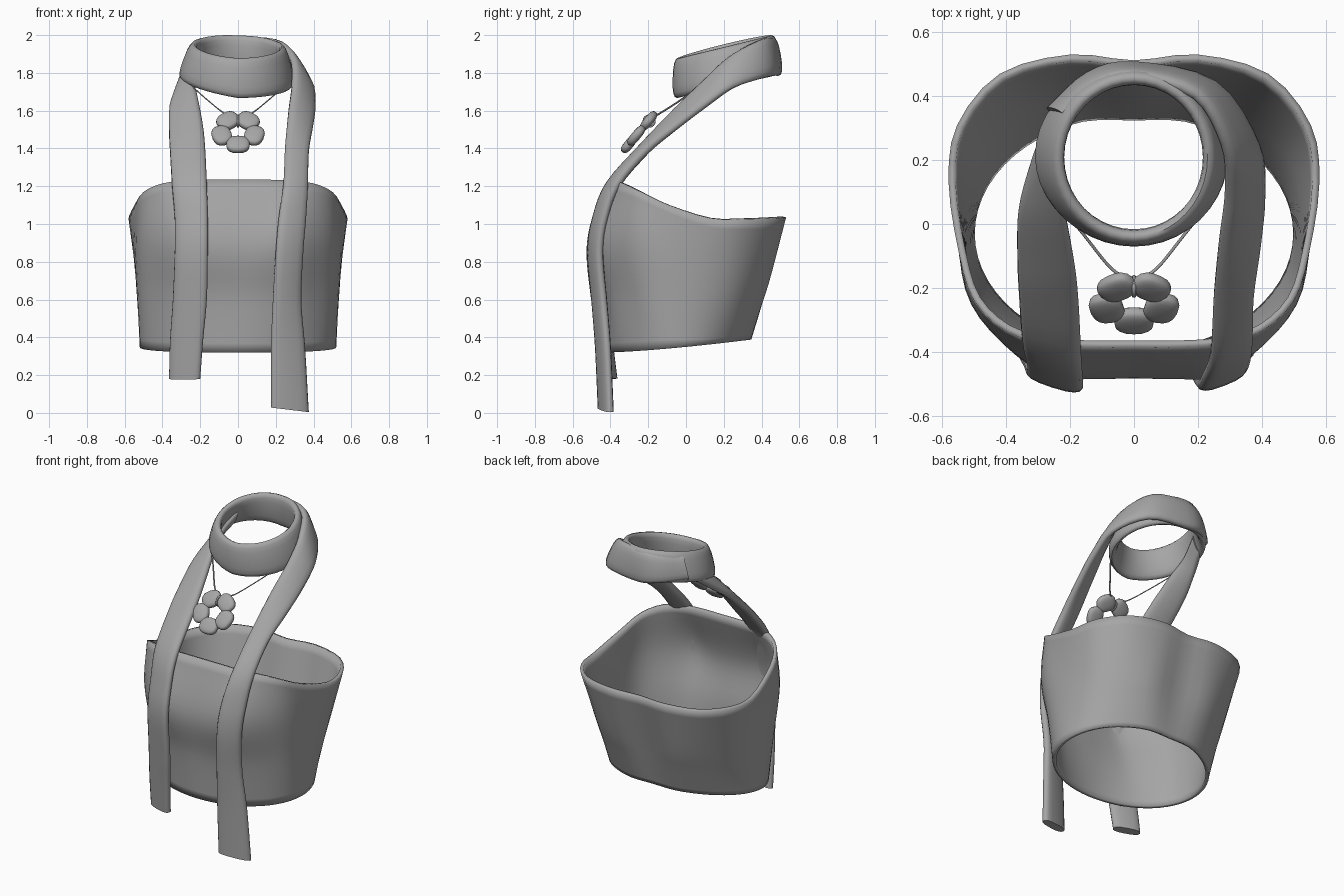
import bpy, bmesh, math
from mathutils import Vector, Matrix

if "Cube" in bpy.data.objects:
    bpy.data.objects.remove(bpy.data.objects["Cube"])

grey = bpy.data.materials.new("plain grey")
grey.diffuse_color = (0.38, 0.38, 0.38, 1)
grey.use_nodes = True
grey.node_tree.nodes["Principled BSDF"].inputs["Base Color"].default_value = grey.diffuse_color


def spline(pts, n):
    """Smooth open curve through points, n samples per span."""
    p = [Vector(q) for q in pts]
    p = [2 * p[0] - p[1]] + p + [2 * p[-1] - p[-2]]
    out = []
    for i in range(1, len(p) - 2):
        a, b, c, d = p[i - 1:i + 3]
        for k in range(n):
            t = k / n
            out.append(0.5 * (2 * b + (c - a) * t + (2 * a - 5 * b + 4 * c - d) * t ** 2
                              + (3 * b - a - 3 * c + d) * t ** 3))
    return out + [p[-2]]


def finish(name, bm, angle=40):
    me = bpy.data.meshes.new(name)
    bm.to_mesh(me)
    bm.free()
    ob = bpy.data.objects.new(name, me)
    bpy.context.collection.objects.link(ob)
    me.materials.append(grey)
    bpy.ops.object.select_all(action='DESELECT')
    ob.select_set(True)
    bpy.context.view_layer.objects.active = ob
    bpy.ops.object.shade_smooth_by_angle(angle=math.radians(angle))
    return ob


def loft(name, rings, loop=False, caps=False, angle=40):
    """Skin a list of closed rings."""
    bm = bmesh.new()
    vs = [[bm.verts.new(p) for p in r] for r in rings]
    m = len(vs[0])
    for j in range(len(vs) if loop else len(vs) - 1):
        a, b = vs[j], vs[(j + 1) % len(vs)]
        for i in range(m):
            k = (i + 1) % m
            bm.faces.new((a[i], a[k], b[k], b[i]))
    if caps:
        bm.faces.new(vs[0])
        bm.faces.new(vs[-1])
    if caps or loop:
        bmesh.ops.recalc_face_normals(bm, faces=bm.faces[:])
    return finish(name, bm, angle)


def power(v, e):
    return math.copysign(abs(v) ** e, v)


def band(name, edges, thick, loop=False):
    """Padded ribbon between pairs of edge points."""
    rings, n = [], len(edges)
    mids = [(a + b) / 2 for a, b in edges]
    for i, (a, b) in enumerate(edges):
        if loop:
            tan = mids[(i + 1) % n] - mids[i - 1]
        else:
            tan = mids[min(i + 1, n - 1)] - mids[max(i - 1, 0)]
        w = (b - a) / 2
        nor = tan.cross(w).normalized() * thick
        ring = []
        for k in range(16):
            c, s = math.cos(k * math.pi / 8), math.sin(k * math.pi / 8)
            ring.append(mids[i] + w * power(c, 0.75) + nor * power(s, 0.75))
        rings.append(ring)
    return loft(name, rings, loop, not loop, 50)


# Bandeau body: hem, underbust, bust and neckline outlines (right half, front to back)
hem = []
for i in range(11):
    a = i * math.pi / 10
    y = -0.03 - 0.39 * math.cos(a)
    z = 0.32 + 0.07 * max(0.0, (y + 0.42) / 0.78) ** 1.4
    hem.append((0.52 * math.sin(a), y - (0.015 if i == 10 else 0), z))
bust = [(0, -.482, .9), (.13, -.485, .9), (.27, -.475, .92), (.41, -.375, .92),
        (.51, -.25, .92), (.545, -.1, .85), (.542, .1, .75), (.49, .26, .71),
        (.37, .38, .71), (.20, .445, .71), (0, .425, .71)]
neckline = [(0, -.385, 1.235), (.14, -.385, 1.235), (.27, -.375, 1.23), (.4, -.335, 1.215),
            (.5, -.24, 1.17), (.548, -.09, 1.1), (.58, .13, 1.03), (.553, .31, 1.025),
            (.42, .47, 1.03), (.2, .53, 1.035), (0, .512, 1.03)]
underbust = []
for h, b in zip(hem, bust):
    p = Vector(h).lerp(Vector(b), 0.5)
    underbust.append((p.x, p.y + (0.012 if p.y < -0.3 else 0), p.z))


def mirrored(half):
    full = half + [(-x, y, z) for x, y, z in half[-2:0:-1]]
    wrap = [full[-1]] + full + full[:2]
    return spline(wrap, 3)[3:-3][:len(full) * 3]


outlines = [mirrored(o) for o in (hem, underbust, bust, neckline)]
columns = [spline(c, 6) for c in zip(*outlines)]
body = loft("bandeau_body", list(zip(*columns)))
mod = body.modifiers.new("cloth thickness", 'SOLIDIFY')
mod.thickness = 0.022
mod.offset = -1

# Neck collar: tilted flaring ring, lower edge raised on the left
collar = []
for i in range(40):
    a = i * math.tau / 40
    s, c = math.sin(a), -math.cos(a)
    lift = max(0, -s)
    low = Vector(((0.28 + 0.018 * lift) * s, 0.215 + 0.262 * c, 1.727 + 0.06 * c + 0.045 * lift))
    top = Vector((0.23 * s, 0.207 + 0.247 * c, 1.938 + 0.06 * c + 0.015 * lift))
    collar.append((low, top))
band("neck_collar", collar, 0.027, True)

# Halter straps: inner x, outer x, y, z, edge tilt
right = [(-.215, -.265, .345, 1.89, .07), (-.12, -.14, .445, 1.89, .085),
         (0, 0, .475, 1.885, .1), (.19, .25, .42, 1.88, .1),
         (.28, .385, .25, 1.81, .09), (.29, .405, .1, 1.69, .07), (.27, .395, -.05, 1.56, .05),
         (.25, .375, -.22, 1.40, .02), (.24, .37, -.385, 1.21, 0), (.215, .36, -.455, 1.03, 0),
         (.2, .345, -.48, .85, 0), (.185, .335, -.46, .6, 0), (.175, .355, -.44, .35, 0),
         (.175, .375, -.425, .016, .012)]
left = [(-.225, -.27, .3, 1.85, .05), (-.245, -.32, .18, 1.76, .05), (-.22, -.36, .05, 1.66, .04),
        (-.19, -.365, -.1, 1.52, .03), (-.175, -.36, -.22, 1.40, .02), (-.165, -.35, -.385, 1.21, 0),
        (-.16, -.335, -.455, 1.03, 0), (-.16, -.335, -.485, .85, 0), (-.165, -.345, -.46, .6, 0),
        (-.185, -.36, -.43, .38, 0), (-.2, -.365, -.405, .18, 0)]


def lean(y):
    """Forward turn of the inner edge on the chest and at the nape."""
    return 0.028 * min(1, max(0, (-y - 0.2) / 0.2)) + 0.016 * min(1, max(0, (y - 0.3) / 0.12))


for name, rows in (("right_strap", right), ("left_strap", left)):
    inner = spline([(r[0], r[2] - lean(r[2]), r[3] + r[4]) for r in rows], 4)
    outer = spline([(r[1], r[2] + lean(r[2]), r[3] - r[4]) for r in rows], 4)
    band(name, list(zip(inner, outer)), 0.028)

# Flower pendant: five plump flattened petals around an open centre
tilt = Matrix.Translation((0, -0.245, 1.49)) @ Matrix.Rotation(math.radians(50), 4, 'X')
bm = bmesh.new()
for i in range(5):
    turn = Matrix.Rotation(math.radians(54 + 72 * i), 4, 'Z')
    shape = Matrix.Translation((0.09, 0, 0)) @ Matrix.Diagonal((0.053, 0.063, 0.025, 1))
    petal = bmesh.ops.create_uvsphere(bm, u_segments=16, v_segments=10, radius=1)["verts"]
    for v in petal:
        v.co = tilt @ turn @ shape @ Vector((power(v.co.x, 0.8), power(v.co.y, 0.8),
                                             power(v.co.z, 0.65)))
finish("flower_pendant", bm, 60)

# Bail loop holding the flower
bail = []
for i in range(16):
    a = i * math.tau / 16
    mid = Vector((0, -0.195 + 0.03 * math.cos(a), 1.545 + 0.03 * math.sin(a)))
    bail.append((mid - Vector((0.006, 0, 0)), mid + Vector((0.006, 0, 0))))
band("pendant_bail", bail, 0.005, True)

# Necklace cords from the collar to the bail
for side, name in ((-1, "left_cord"), (1, "right_cord")):
    path = spline([(side * .25, .08, 1.735), (side * .16, -.03, 1.655),
                   (side * .07, -.14, 1.585), (0, -.18, 1.565)], 5)
    off = Vector((0, 0.003, 0.004))
    band(name, [(p - off, p + off) for p in path], 0.005)
